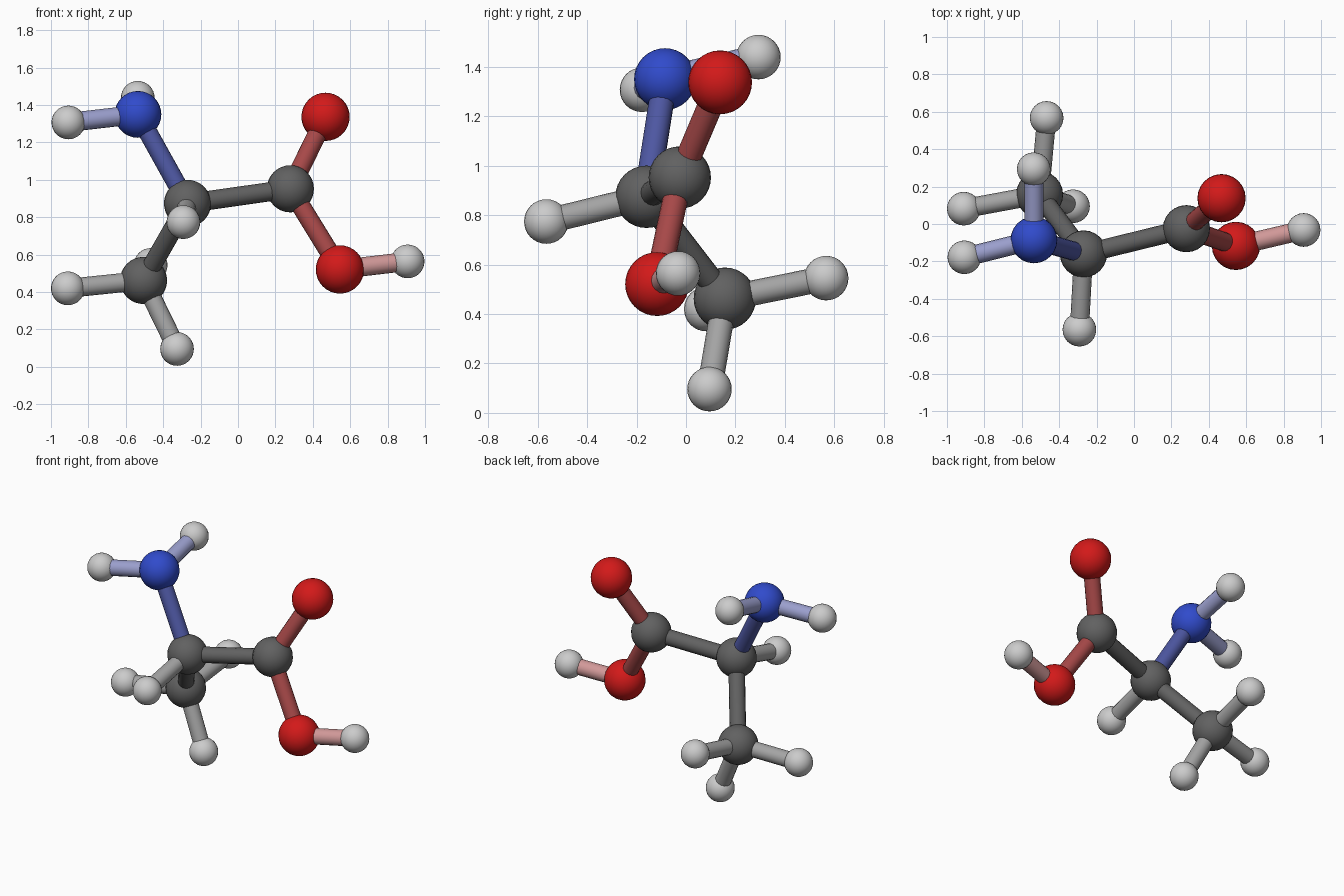
import bpy
from mathutils import Vector

if "Cube" in bpy.data.objects:
    bpy.data.objects.remove(bpy.data.objects["Cube"])

BOND_RADIUS = 0.051
# element: radius, colour
ELEMENTS = {
    "carbon": (0.126, (0.12, 0.12, 0.12)),
    "nitrogen": (0.125, (0.03, 0.07, 0.60)),
    "oxygen": (0.129, (0.65, 0.01, 0.01)),
    "hydrogen": (0.09, (0.62, 0.62, 0.62)),
}
# atom: element, position
ATOMS = {
    "alpha_carbon": ("carbon", (-0.27, -0.16, 0.874)),
    "acid_carbon": ("carbon", (0.28, -0.025, 0.952)),
    "methyl_carbon": ("carbon", (-0.505, 0.157, 0.462)),
    "amine_nitrogen": ("nitrogen", (-0.535, -0.085, 1.35)),
    "double_oxygen": ("oxygen", (0.468, 0.138, 1.337)),
    "hydroxyl_oxygen": ("oxygen", (0.545, -0.117, 0.521)),
    "hydroxyl_hydrogen": ("hydrogen", (0.907, -0.032, 0.564)),
    "alpha_hydrogen": ("hydrogen", (-0.292, -0.565, 0.774)),
    "amine_hydrogen_1": ("hydrogen", (-0.907, -0.178, 1.307)),
    "amine_hydrogen_2": ("hydrogen", (-0.536, 0.293, 1.439)),
    "methyl_hydrogen_1": ("hydrogen", (-0.91, 0.082, 0.42)),
    "methyl_hydrogen_2": ("hydrogen", (-0.326, 0.095, 0.096)),
    "methyl_hydrogen_3": ("hydrogen", (-0.467, 0.567, 0.545)),
}
BONDS = [
    ("alpha_carbon", "acid_carbon"), ("alpha_carbon", "methyl_carbon"),
    ("alpha_carbon", "amine_nitrogen"), ("alpha_carbon", "alpha_hydrogen"),
    ("acid_carbon", "double_oxygen"), ("acid_carbon", "hydroxyl_oxygen"),
    ("hydroxyl_oxygen", "hydroxyl_hydrogen"),
    ("amine_nitrogen", "amine_hydrogen_1"), ("amine_nitrogen", "amine_hydrogen_2"),
    ("methyl_carbon", "methyl_hydrogen_1"), ("methyl_carbon", "methyl_hydrogen_2"),
    ("methyl_carbon", "methyl_hydrogen_3"),
]


def material(name, rgb):
    mat = bpy.data.materials.get(name) or bpy.data.materials.new(name)
    mat.diffuse_color = (*rgb, 1)
    mat.use_nodes = True
    mat.node_tree.nodes["Principled BSDF"].inputs["Base Color"].default_value = mat.diffuse_color
    return mat


def finish(name, mat):
    ob = bpy.context.object
    ob.name = name
    ob.data.materials.append(mat)
    bpy.ops.object.shade_smooth_by_angle()


# Atoms
for name, (element, pos) in ATOMS.items():
    radius, rgb = ELEMENTS[element]
    bpy.ops.mesh.primitive_uv_sphere_add(segments=24, ring_count=16, radius=radius, location=pos)
    finish(name, material(element, rgb))

# Bonds, each coloured halfway between its two atoms
for a, b in BONDS:
    (ea, pa), (eb, pb) = ATOMS[a], ATOMS[b]
    pa, pb = Vector(pa), Vector(pb)
    axis = pb - pa
    bpy.ops.mesh.primitive_cylinder_add(
        vertices=16, radius=BOND_RADIUS, depth=axis.length, location=(pa + pb) / 2,
        rotation=axis.to_track_quat("Z", "Y").to_euler())
    rgb = [(u + v) / 2 for u, v in zip(ELEMENTS[ea][1], ELEMENTS[eb][1])]
    finish(f"bond_{a}_to_{b}", material(f"{ea}_{eb}_bond", rgb))
